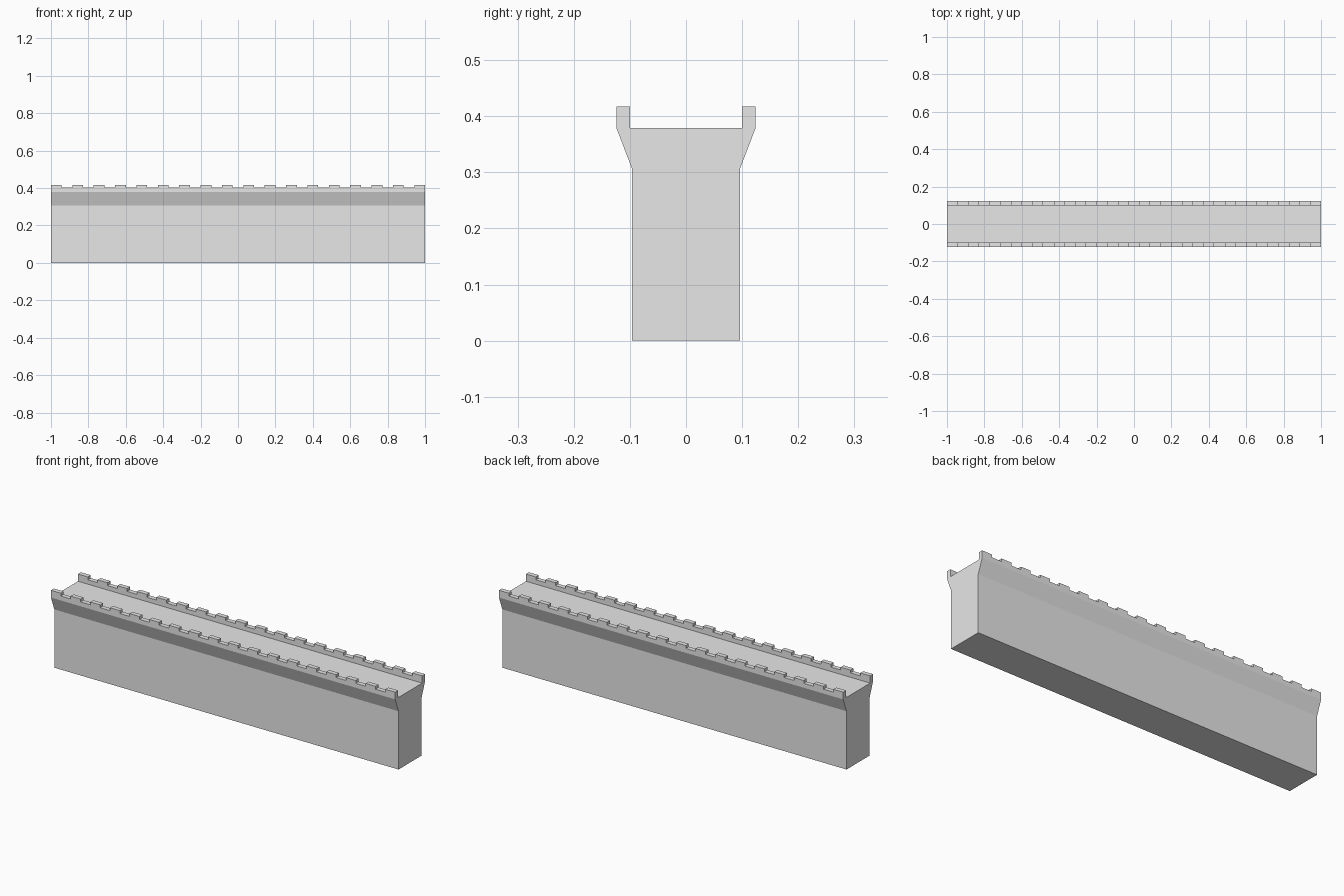
import bpy
import math

if "Cube" in bpy.data.objects:
    bpy.data.objects.remove(bpy.data.objects["Cube"], do_unlink=True)

HALF = 1.0
DECK, SILL, TOP = 0.379, 0.402, 0.417
INNER, OUTER = 0.1, 0.124

stone = bpy.data.materials.new("grey stone")
stone.use_nodes = True
grey = (0.8, 0.8, 0.8, 1)
stone.diffuse_color = grey
stone.node_tree.nodes["Principled BSDF"].inputs["Base Color"].default_value = grey


def extrude_profile(name, points, x_start, x_end):
    """Closed profile in two axes, extruded along the third."""
    n = len(points)
    verts = [(x, a, b) for x in (x_start, x_end) for a, b in points]
    faces = [tuple(reversed(range(n))), tuple(range(n, 2 * n))]
    faces += [(i, (i + 1) % n, n + (i + 1) % n, n + i) for i in range(n)]
    mesh = bpy.data.meshes.new(name)
    mesh.from_pydata(verts, [], faces)
    mesh.materials.append(stone)
    obj = bpy.data.objects.new(name, mesh)
    bpy.context.collection.objects.link(obj)
    return obj


# Wall body with flared top
side = [(0.096, 0), (0.096, 0.306), (OUTER, DECK)]
wall = extrude_profile("wall_body", side + [(-y, z) for y, z in reversed(side)], -HALF, HALF)

# Crenellated outline: raised and lowered steps of equal width
steps = 35
outline = [(-HALF, DECK), (HALF, DECK)]
for i in reversed(range(steps)):
    z = SILL if i % 2 else TOP
    outline += [(-HALF + 2 * HALF * (i + 1) / steps, z), (-HALF + 2 * HALF * i / steps, z)]

# Parapets along both edges of the walkway, stood upright from the flat outline
for name, y in (("front_parapet", -INNER), ("back_parapet", OUTER)):
    parapet = extrude_profile(name, outline, 0, OUTER - INNER)
    for v in parapet.data.vertices:
        depth, x, z = v.co
        v.co = (x, y - depth, z)
